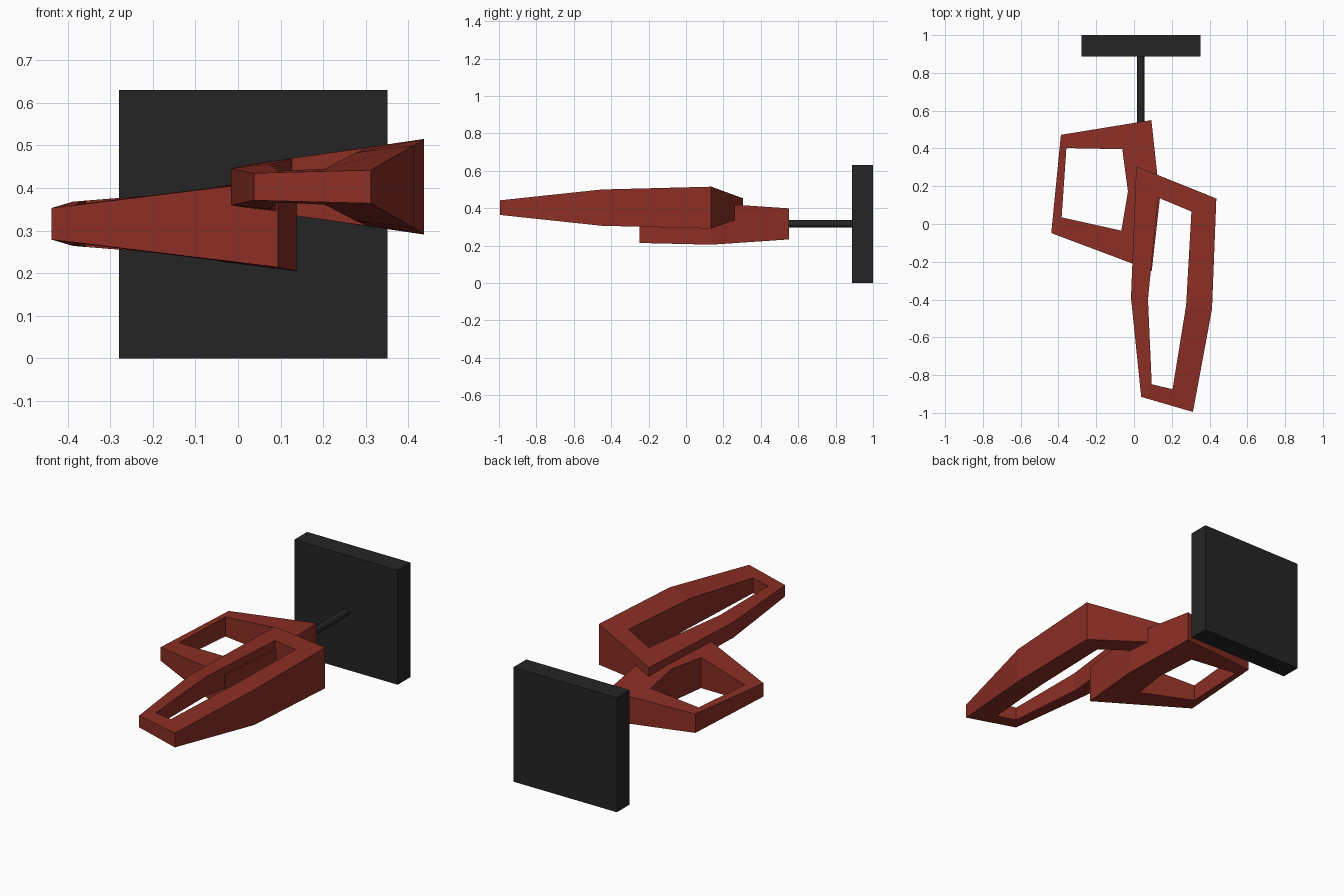
import bpy, bmesh, math

if "Cube" in bpy.data.objects:
    bpy.data.objects.remove(bpy.data.objects["Cube"])


def material(name, rgb):
    m = bpy.data.materials.new(name)
    m.diffuse_color = (*rgb, 1)
    m.use_nodes = True
    m.node_tree.nodes["Principled BSDF"].inputs["Base Color"].default_value = m.diffuse_color
    return m


RED = material("rust red", (0.26, 0.028, 0.018))
BLACK = material("matte black", (0.018, 0.018, 0.018))


def ring(name, zc, outer, inner, bridges):
    """Faceted closed loop: points are (x, y, half thickness) around height zc.
    bridges: outer/inner index groups for the faces between both outlines."""
    bm = bmesh.new()

    def row(pts, s):
        return [bm.verts.new((x, y, zc + s * h)) for x, y, h in pts]

    ot, ob = row(outer, 1), row(outer, -1)
    it, ib = row(inner, 1), row(inner, -1)
    for up, low in ((ot, ob), (it, ib)):             # outer and inner walls
        n = len(up)
        for i in range(n):
            j = (i + 1) % n
            bm.faces.new((up[i], up[j], low[j], low[i]))
    for o, n in ((ot, it), (ob, ib)):                # top and bottom
        for a, b in bridges:
            bm.faces.new([o[i] for i in a] + [n[i] for i in b])
    bmesh.ops.recalc_face_normals(bm, faces=bm.faces)
    me = bpy.data.meshes.new(name)
    bm.to_mesh(me)
    bm.free()
    me.materials.append(RED)
    ob_ = bpy.data.objects.new(name, me)
    bpy.context.collection.objects.link(ob_)


def pairs(n):
    return [((i, (i + 1) % n), ((i + 1) % n, i)) for i in range(n)]


# Short lower loop, tapering to the left
ring("lower_loop", 0.316,
     [(-0.387, 0.472, 0.052), (0.092, 0.55, 0.083), (0.137, 0.135, 0.111),
      (0.094, -0.248, 0.102), (-0.438, -0.048, 0.037)],
     [(-0.358, 0.402, 0.054), (-0.062, 0.396, 0.078), (-0.032, 0.172, 0.09),
      (-0.067, -0.035, 0.084), (-0.383, 0.035, 0.045)],
     pairs(5))

# Long upper loop, tapering to the front
ring("upper_loop", 0.403,
     [(0.012, 0.305, 0.05), (0.436, 0.135, 0.112), (0.413, -0.45, 0.097),
      (0.312, -0.995, 0.039), (0.038, -0.915, 0.032), (-0.016, -0.39, 0.043)],
     [(0.127, 0.14, 0.067), (0.304, 0.066, 0.092), (0.276, -0.43, 0.08),
      (0.204, -0.875, 0.042), (0.094, -0.848, 0.037), (0.074, -0.40, 0.053)],
     pairs(6))

# Square wall plate
bpy.ops.mesh.primitive_cube_add(size=1, location=(0.036, 0.944, 0.315))
plate = bpy.context.object
plate.name = "wall_plate"
plate.scale = (0.63, 0.112, 0.63)
plate.data.materials.append(BLACK)

# Round rod joining the plate to the lower loop
bpy.ops.mesh.primitive_cylinder_add(vertices=24, radius=0.02, depth=0.38,
                                    location=(0.036, 0.72, 0.316),
                                    rotation=(math.pi / 2, 0, 0))
rod = bpy.context.object
rod.name = "mounting_rod"
rod.data.materials.append(BLACK)
bpy.ops.object.shade_smooth_by_angle()
